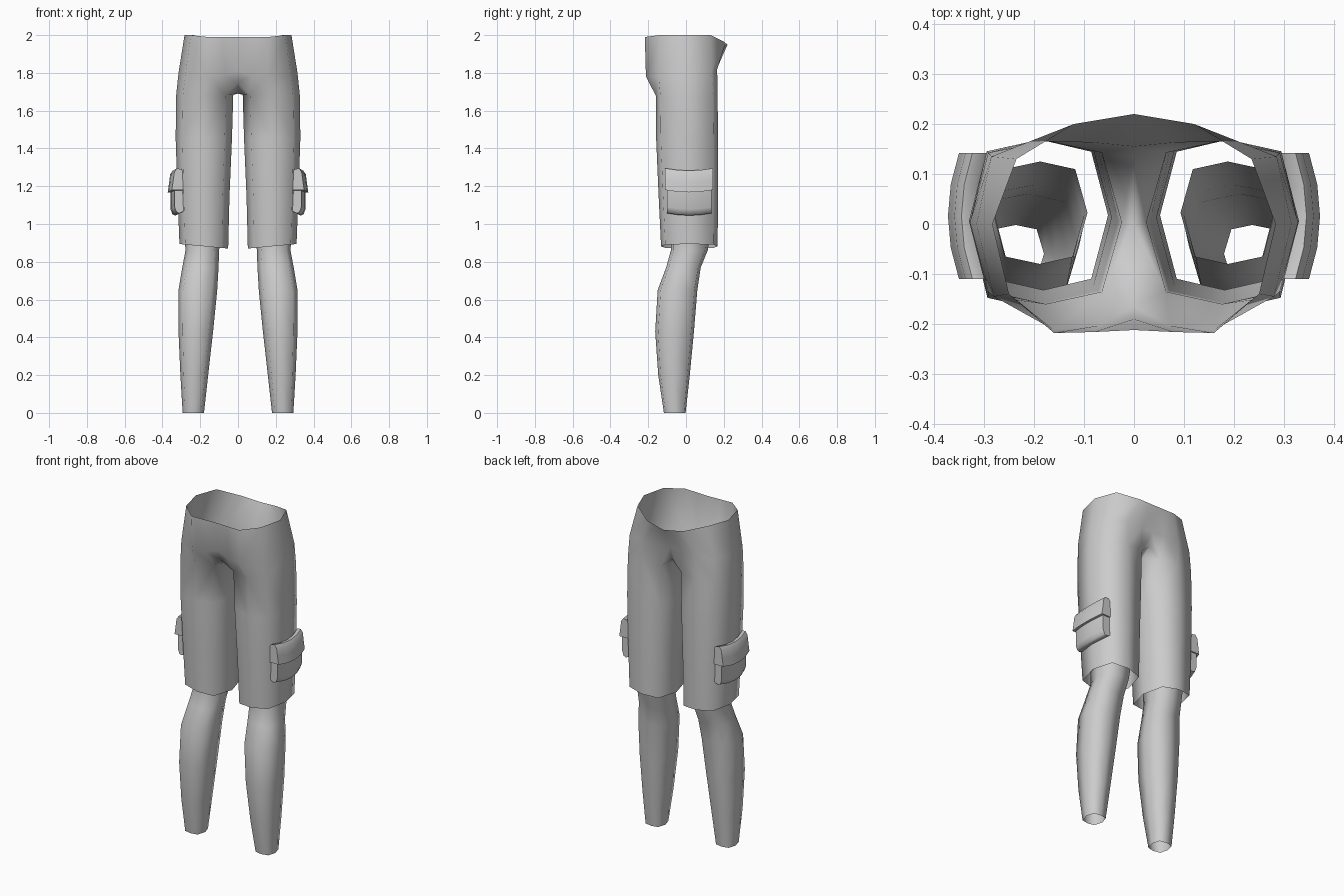
import bpy, bmesh

if "Cube" in bpy.data.objects:
    bpy.data.objects.remove(bpy.data.objects["Cube"])

# Octagon directions: outer, front-outer, front, front-inner, inner, back-inner, back, back-outer
OCT = [(1, 0), (.76, -.85), (0, -1), (-.74, -.85), (-1, 0), (-.74, .85), (0, 1), (.76, .85)]


def ring(bm, x0, x1, y0, y1, z, tilt=0.0):
    """Octagonal loop in a bounding box; tilt raises the outer side."""
    cx, cy, rx, ry = (x0 + x1) / 2, (y0 + y1) / 2, (x1 - x0) / 2, (y1 - y0) / 2
    return [bm.verts.new((cx + rx * u, cy + ry * v, z + tilt * u)) for u, v in OCT]


def bridge(bm, a, b, closed=True):
    n = len(a)
    for i in range(n if closed else n - 1):
        j = (i + 1) % n
        bm.faces.new((a[i], a[j], b[j], b[i]))


def finish(bm, name, angle):
    """Make the object, mirror it across x and smooth it."""
    bmesh.ops.recalc_face_normals(bm, faces=bm.faces)
    me = bpy.data.meshes.new(name)
    bm.to_mesh(me)
    bm.free()
    ob = bpy.data.objects.new(name, me)
    bpy.context.collection.objects.link(ob)
    mod = ob.modifiers.new("mirror", 'MIRROR')
    mod.use_clip = True
    mod.merge_threshold = 0.001
    bpy.ops.object.select_all(action='DESELECT')
    bpy.context.view_layer.objects.active = ob
    ob.select_set(True)
    bpy.ops.object.shade_smooth_by_angle(angle=angle)
    return ob


# Shorts: trouser leg loops from hem to crotch
bm = bmesh.new()
legs = [ring(bm, *r) for r in [
    (.052, .31, -.132, .167, .882, .012),
    (.045, .32, -.145, .17, 1.15),
    (.032, .33, -.158, .17, 1.45),
    (.025, .328, -.16, .167, 1.68, -.004)]]
for a, b in zip(legs, legs[1:]):
    bridge(bm, a, b)

# Shorts: crotch strip on the centre line
top = legs[-1]
front, mid, back = [bm.verts.new(p) for p in [(0, -.165, 1.745), (0, 0, 1.69), (0, .135, 1.74)]]
bm.faces.new((top[3], top[4], mid, front))
bm.faces.new((top[4], top[5], back, mid))

# Shorts: seat and waist rows, front centre round to back centre
row0 = [front, top[3], top[2], top[1], top[0], top[7], top[6], top[5], back]
hip = [(0, -.19, 1.81), (.07, -.203, 1.79), (.16, -.212, 1.78), (.28, -.145, 1.78), (.315, 0, 1.8),
       (.285, .135, 1.81), (.18, .165, 1.82), (.08, .163, 1.82), (0, .155, 1.82)]
waist = [(0, -.212, 1.99), (.08, -.216, 1.99), (.16, -.218, 1.99), (.25, -.14, 2.0), (.283, 0, 2.0),
         (.235, .13, 2.0), (.12, .2, 1.965), (.06, .21, 1.957), (0, .22, 1.95)]
for pts in (hip, waist):
    row1 = [bm.verts.new(p) for p in pts]
    bridge(bm, row0, row1, closed=False)
    row0 = row1
finish(bm, "shorts", 1.4)

# Lower legs, open at both ends
bm = bmesh.new()
calf = [ring(bm, *r) for r in [
    (.18, .293, -.117, -.002, 0),
    (.158, .305, -.147, .02, .2),
    (.132, .315, -.163, .042, .43),
    (.11, .315, -.15, .06, .65),
    (.103, .295, -.105, .078, .77),
    (.1, .278, -.08, .115, .86),
    (.093, .282, -.08, .125, .93)]]
for a, b in zip(calf, calf[1:]):
    bridge(bm, a, b)
finish(bm, "lower_legs", 1.4)


def pocket_part(name, profile, y0, y1):
    """Sweep an x-z profile front to back, bulging outward and dipping at the middle."""
    bm = bmesh.new()
    loops = []
    for i in range(5):
        t = i / 4
        k = 1 - (2 * t - 1) ** 2
        loops.append([bm.verts.new((x + .022 * k, y0 + (y1 - y0) * t, z - .012 * k))
                      for x, z in profile])
    for a, b in zip(loops, loops[1:]):
        bridge(bm, a, b)
    bm.faces.new(loops[0])
    bm.faces.new(loops[-1])
    finish(bm, name, .9)


# Cargo pockets: pouch and overhanging flap
pocket_part("pocket_pouch", [(.282, 1.07), (.31, 1.057), (.325, 1.063), (.335, 1.09),
                             (.335, 1.2), (.282, 1.2)], -.1, .135)
pocket_part("pocket_flap", [(.28, 1.18), (.35, 1.18), (.343, 1.23), (.337, 1.275),
                            (.323, 1.295), (.3, 1.29), (.282, 1.265)], -.11, .142)
